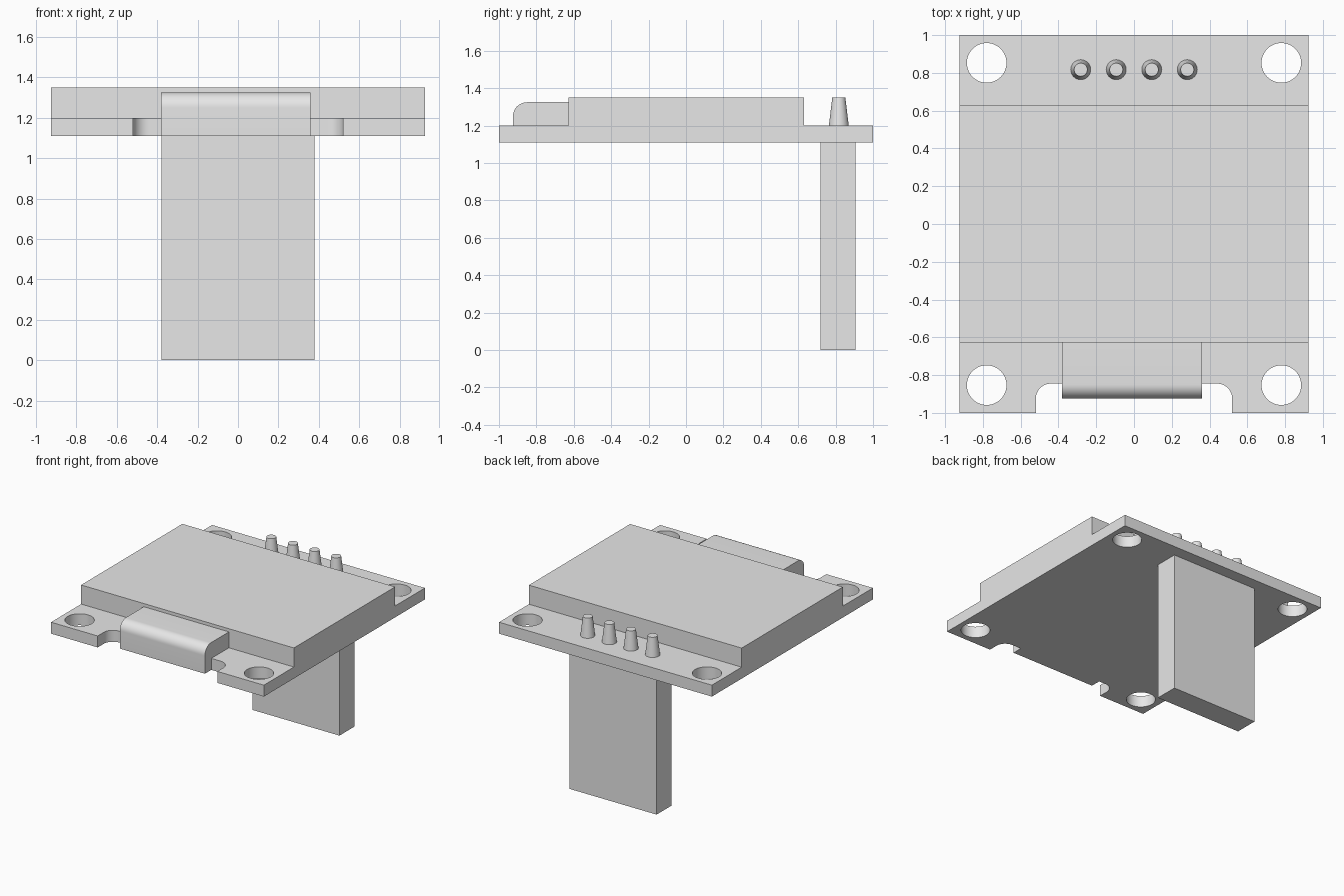
import bpy, bmesh
from math import cos, sin, pi, radians
from mathutils import Matrix, Vector

if "Cube" in bpy.data.objects:
    bpy.data.objects.remove(bpy.data.objects["Cube"], do_unlink=True)

grey = bpy.data.materials.new("light grey")
grey.use_nodes = True
grey.diffuse_color = (0.8, 0.8, 0.8, 1)
grey.node_tree.nodes["Principled BSDF"].inputs["Base Color"].default_value = (0.8, 0.8, 0.8, 1)

BOARD_BOTTOM, BOARD_TOP, SCREEN_TOP = 1.11, 1.2, 1.35
HALF_W = 0.925


def finish(name, bm, smooth=False):
    """Turn a bmesh into a named grey object."""
    bmesh.ops.recalc_face_normals(bm, faces=bm.faces)
    mesh = bpy.data.meshes.new(name)
    bm.to_mesh(mesh)
    bm.free()
    mesh.materials.append(grey)
    obj = bpy.data.objects.new(name, mesh)
    bpy.context.collection.objects.link(obj)
    if smooth:
        bpy.ops.object.select_all(action='DESELECT')
        obj.select_set(True)
        bpy.context.view_layer.objects.active = obj
        bpy.ops.object.shade_smooth_by_angle(angle=radians(35))
    return obj


def arc(cx, cy, r, start, end, steps=12):
    """Points along an arc, angles in degrees."""
    angles = [radians(start + (end - start) * i / steps) for i in range(steps + 1)]
    return [(cx + r * cos(a), cy + r * sin(a)) for a in angles]


def box(name, x, y, z):
    bm = bmesh.new()
    bmesh.ops.create_cube(bm, size=1)
    for v in bm.verts:
        v.co = [lo + (hi - lo) * (c + 0.5) for c, (lo, hi) in zip(v.co, (x, y, z))]
    return finish(name, bm)


def prism(name, loops, to_3d, offset):
    """Fill an outline (any further loops are holes) and extrude it."""
    bm = bmesh.new()
    for loop in loops:
        verts = [bm.verts.new(to_3d(*p)) for p in loop]
        for a, b in zip(verts, verts[1:] + verts[:1]):
            bm.edges.new((a, b))
    bmesh.ops.triangle_fill(bm, edges=bm.edges[:], use_beauty=True)
    new = bmesh.ops.extrude_face_region(bm, geom=bm.faces[:])["geom"]
    moved = [g for g in new if isinstance(g, bmesh.types.BMVert)]
    bmesh.ops.translate(bm, verts=moved, vec=Vector(offset))
    return finish(name, bm, smooth=True)


# Circuit board: rounded notch in the front edge and four mounting holes
NOTCH_X, NOTCH_Y, R = 0.52, -0.845, 0.08
right_side = [(HALF_W, 1), (HALF_W, -1), (NOTCH_X, -1)]
right_side += arc(NOTCH_X - R, NOTCH_Y - R, R, 0, 90)
left_side = [(-x, y) for x, y in reversed(right_side)]
holes = [arc(sx * 0.78, sy * 0.853, 0.105, 0, 360, 48)[:-1]
         for sx in (-1, 1) for sy in (-1, 1)]
prism("circuit_board", [right_side + left_side] + holes,
      lambda x, y: (x, y, BOARD_BOTTOM), (0, 0, BOARD_TOP - BOARD_BOTTOM))

# Display panel
box("display_panel", (-HALF_W, HALF_W), (-0.627, 0.63), (BOARD_TOP, SCREEN_TOP))

# Folded ribbon connector: rounded front edge, wrapping down over the notch
FRONT, TOP, BEND = -0.925, 1.325, 0.075
ribbon = [(-0.627, BOARD_TOP), (-0.627, TOP)]
ribbon += arc(FRONT + BEND, TOP - BEND, BEND, 90, 180)
ribbon += [(FRONT, BOARD_BOTTOM), (NOTCH_Y, BOARD_BOTTOM), (NOTCH_Y, BOARD_TOP)]
prism("ribbon_connector", [ribbon], lambda y, z: (-0.38, y, z), (0.74, 0, 0))

# Pin header plug below the board
box("header_plug", (-0.378, 0.378), (0.72, 0.905), (0, BOARD_BOTTOM))

# Four tapered solder pins
for i in range(4):
    bm = bmesh.new()
    height = SCREEN_TOP - BOARD_TOP
    centre = ((i - 1.5) * 0.188, 0.817, BOARD_TOP + height / 2)
    bmesh.ops.create_cone(bm, cap_ends=True, segments=32, radius1=0.053, radius2=0.035,
                          depth=height, matrix=Matrix.Translation(centre))
    finish(f"solder_pin_{i + 1}", bm, smooth=True)
